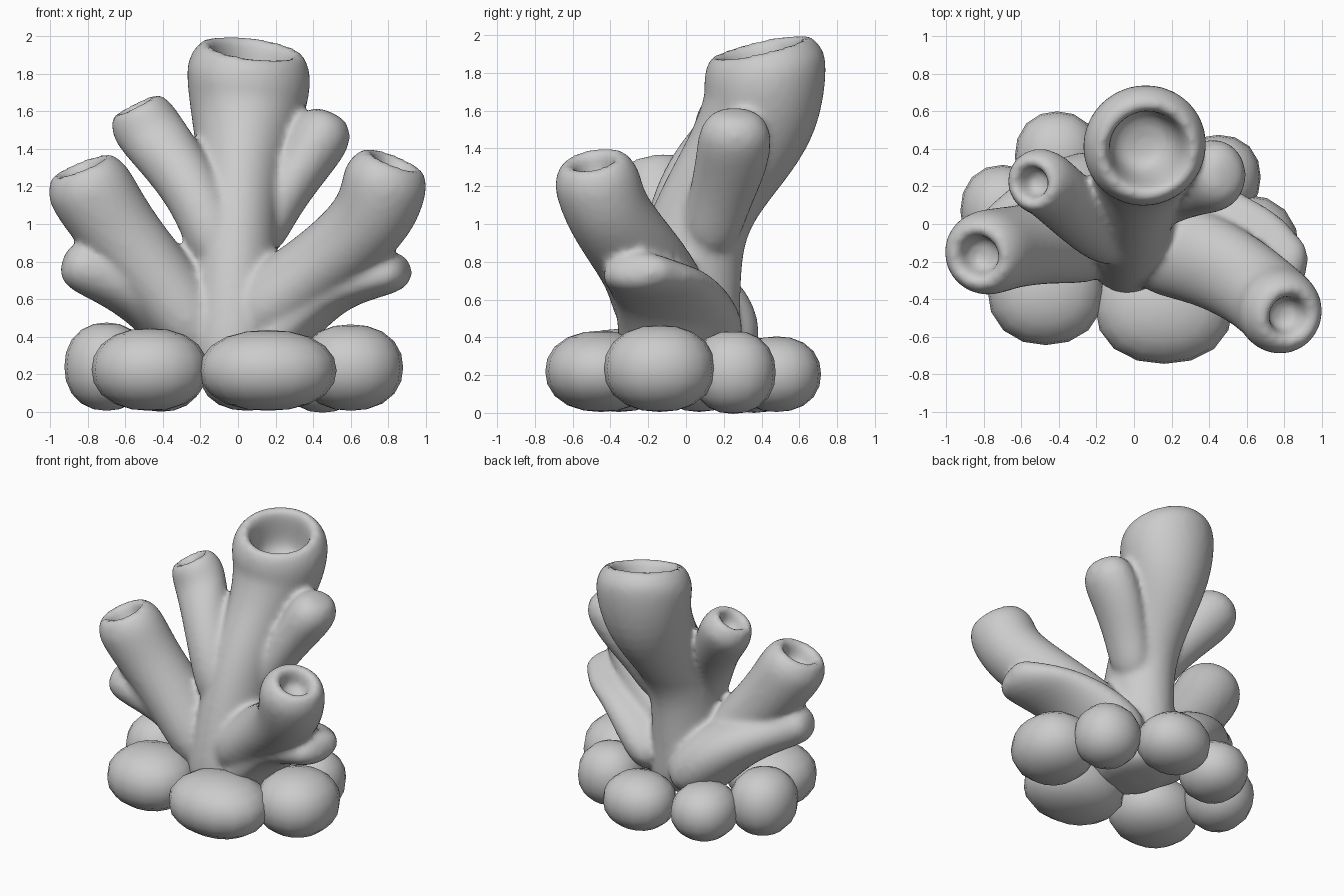
import bpy, bmesh, math
from mathutils import Vector

if "Cube" in bpy.data.objects:
    bpy.data.objects.remove(bpy.data.objects["Cube"])

stone = bpy.data.materials.new("light_grey")
stone.diffuse_color = (0.6, 0.6, 0.6, 1)
stone.use_nodes = True
stone.node_tree.nodes["Principled BSDF"].inputs["Base Color"].default_value = stone.diffuse_color
SIDES = 12
GROW = 1.06   # makes up for the shrinking of the rounding steps


def make_object(name, bm):
    bmesh.ops.recalc_face_normals(bm, faces=bm.faces)
    for f in bm.faces:
        f.smooth = True
    mesh = bpy.data.meshes.new(name)
    bm.to_mesh(mesh)
    bm.free()
    mesh.materials.append(stone)
    ob = bpy.data.objects.new(name, mesh)
    bpy.context.collection.objects.link(ob)
    return ob


def ring(bm, c, axis, ru, rv):
    """Elliptical ring: ru is the half width along y, rv across it."""
    axis = axis.normalized()
    u = Vector((0, 1, 0))
    u = (u - axis * u.dot(axis)).normalized()
    v = axis.cross(u)
    return [bm.verts.new(c + u * (ru * math.cos(a)) + v * (rv * math.sin(a)))
            for a in (2 * math.pi * i / SIDES for i in range(SIDES))]


def branch(bm, path, tip, hole=0, depth=0.15):
    """Loft rings along path (x, y, z, half width, half thickness).
    A hole gives a cup with a rounded lip, otherwise a round end."""
    pts = [Vector(p[:3]) for p in path]
    n = Vector(tip).normalized()
    rings = []
    for i, p in enumerate(path):
        last = i == len(path) - 1
        t = n if last else pts[i + 1] - pts[max(i - 1, 0)]
        rings.append(ring(bm, pts[i], t, p[3] * GROW, p[4] * GROW))
    c, ru, rv = pts[-1], path[-1][3], path[-1][4]
    if hole:
        profile = [(0.09, ru * 0.98), (0.165, ru * 0.5 + hole * 0.5),
                   (0.145, hole), (0.145 - depth * 0.5, hole * 0.9),
                   (0.145 - depth, hole * 0.72)]
        ends = [(o, r, r) for o, r in profile]
    else:
        k = min(ru, rv)
        ends = [(o * k, ru * s, rv * s) for o, s in ((0.55, 0.9), (0.95, 0.52))]
    rings += [ring(bm, c + n * o, n, a, b) for o, a, b in ends]
    for a, b in zip(rings, rings[1:]):
        for i in range(SIDES):
            j = (i + 1) % SIDES
            bm.faces.new((a[i], a[j], b[j], b[i]))
    bm.faces.new(rings[0])
    bm.faces.new(rings[-1])


bm = bmesh.new()
# main trunk with a wide mouth
branch(bm, [(-.03, -.05, .14, .32, .28), (-.03, -.05, .38, .33, .26),
            (-.02, .01, .8, .28, .22), (0, .09, 1.08, .25, .21),
            (.02, .26, 1.33, .27, .23), (.05, .405, 1.58, .315, .30),
            (.055, .425, 1.79, .335, .335)], (.13, -.22, .95), .215, .32)
# upper left tube
branch(bm, [(-.06, -.09, .75, .16, .16), (-.19, -.04, 1.1, .16, .15),
            (-.35, .11, 1.34, .17, .165), (-.48, .23, 1.5, .185, .185)],
       (-.45, -.08, .88), .09, .12)
# middle left tube
branch(bm, [(-.12, -.06, .3, .26, .2), (-.41, -.09, .68, .22, .2),
            (-.64, -.12, .96, .21, .21), (-.78, -.15, 1.17, .23, .235)],
       (-.36, -.15, .9), .115, .14)
# lower left lobe, with a broad fanned root
branch(bm, [(-.08, .04, .25, .34, .2), (-.28, .07, .5, .33, .23),
            (-.5, .01, .64, .26, .18), (-.68, -.08, .71, .2, .145),
            (-.81, -.14, .765, .16, .14)], (-.9, -.15, .3))
# middle right tube
branch(bm, [(0, -.08, .42, .27, .25), (.33, -.16, .70, .25, .19),
            (.58, -.29, .88, .23, .205), (.74, -.42, 1.06, .22, .215),
            (.775, -.465, 1.20, .23, .23)], (.36, -.18, .9), .11, .14)
# lower right lobe, wide and flat
branch(bm, [(.08, -.02, .3, .34, .2), (.28, -.03, .5, .33, .17),
            (.5, -.11, .65, .28, .125), (.68, -.18, .70, .25, .105),
            (.81, -.25, .74, .2, .11)], (.9, -.25, .3))
# upper right bud
branch(bm, [(.08, .1, .85, .15, .13), (.2, .17, 1.1, .16, .13),
            (.34, .24, 1.31, .19, .145), (.435, .26, 1.455, .195, .165)],
       (.4, .05, .9))
coral = make_object("coral", bm)

# melt the branches into one soft body
sub = coral.modifiers.new("round", 'SUBSURF')
sub.levels = sub.render_levels = 2
rem = coral.modifiers.new("merge", 'REMESH')
rem.mode = 'VOXEL'
rem.voxel_size = 0.022
rem.use_smooth_shade = True
smo = coral.modifiers.new("blend", 'SMOOTH')
smo.factor = 0.5
smo.iterations = 7

# ring of rounded base stones: centre, radii
stones = {
    "front_stone": ((.16, -.45, .22), (.365, .295, .215)),
    "front_left_stone": ((-.47, -.355, .225), (.31, .29, .22)),
    "left_stone": ((-.70, .07, .24), (.225, .245, .235)),
    "back_left_stone": ((-.41, .36, .2), (.225, .24, .2)),
    "back_stone": ((.05, .48, .205), (.255, .235, .2)),
    "back_right_stone": ((.45, .25, .215), (.225, .225, .22)),
    "right_stone": ((.6, -.14, .235), (.28, .295, .23)),
}
for name, (c, r) in stones.items():
    bm = bmesh.new()
    bmesh.ops.create_uvsphere(bm, u_segments=16, v_segments=10, radius=1)
    for v in bm.verts:
        # slightly squared ellipsoid
        p = sum(abs(k) ** 2.2 for k in v.co) ** (-1 / 2.2)
        v.co = Vector(c) + Vector([k * p * s for k, s in zip(v.co, r)])
    make_object(name, bm)
